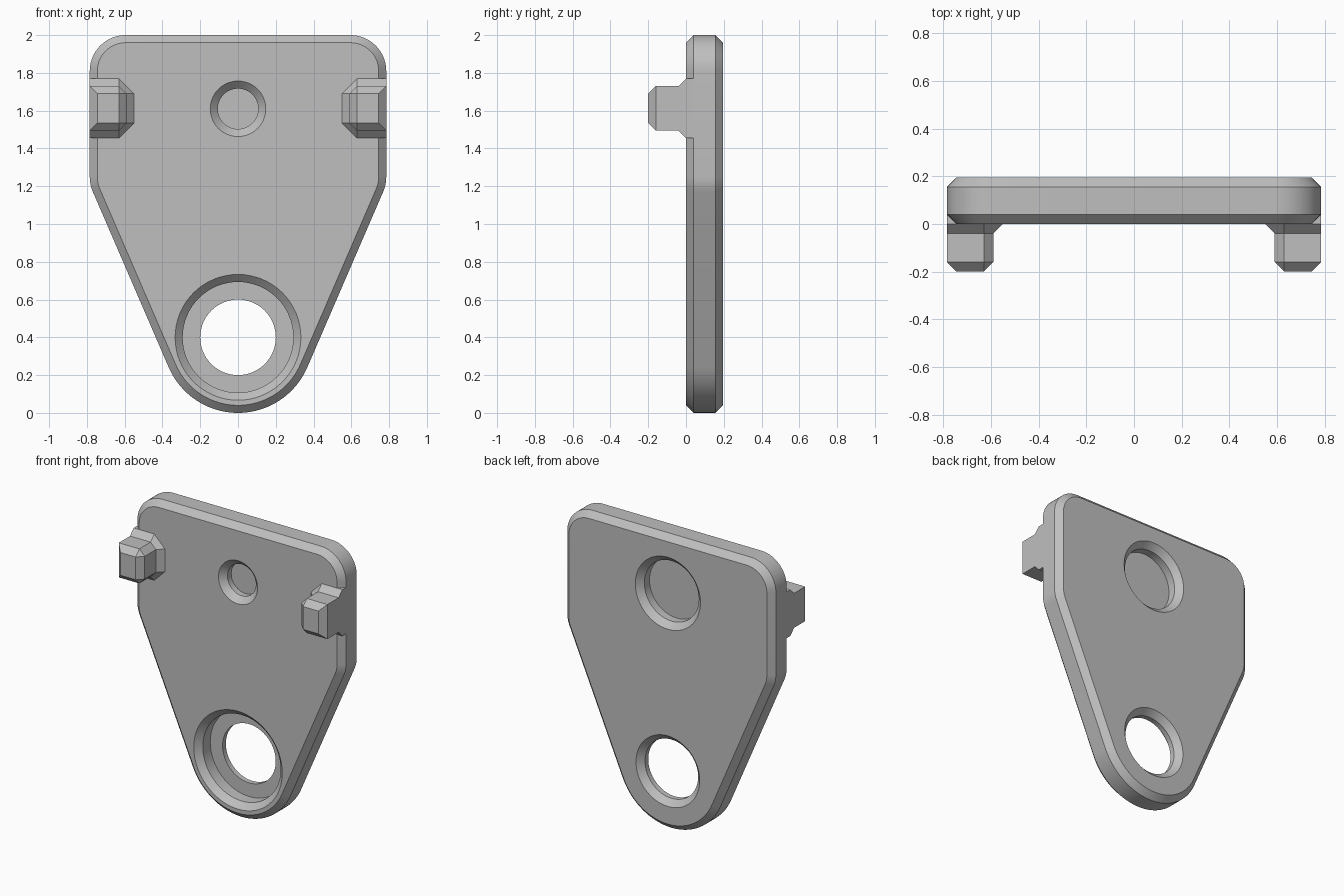
import bpy
import bmesh
from math import sin, cos, radians, pi, atan2, acos, hypot, degrees

if "Cube" in bpy.data.objects:
    bpy.data.objects.remove(bpy.data.objects["Cube"], do_unlink=True)

grey = bpy.data.materials.new("plain grey")
grey.use_nodes = True
colour = (0.52, 0.52, 0.52, 1)
grey.diffuse_color = colour
grey.node_tree.nodes["Principled BSDF"].inputs["Base Color"].default_value = colour

CHAMFER = 0.04
DEPTH = 0.195


def loft(name, rings):
    """Skin a list of (y, [(x, z), ...]) rings and cap both ends."""
    bm = bmesh.new()
    loops = [[bm.verts.new((x, y, z)) for x, z in pts] for y, pts in rings]
    for a, b in zip(loops, loops[1:]):
        n = len(a)
        for i in range(n):
            j = (i + 1) % n
            bm.faces.new((a[i], a[j], b[j], b[i]))
    bm.faces.new(loops[0])
    bm.faces.new(loops[-1])
    bmesh.ops.remove_doubles(bm, verts=bm.verts, dist=0.0005)
    bmesh.ops.recalc_face_normals(bm, faces=bm.faces)
    mesh = bpy.data.meshes.new(name)
    bm.to_mesh(mesh)
    bm.free()
    mesh.materials.append(grey)
    obj = bpy.data.objects.new(name, mesh)
    bpy.context.collection.objects.link(obj)
    return obj


def arc(cx, cz, r, start, end, steps):
    angles = [radians(start + (end - start) * i / steps) for i in range(steps + 1)]
    return [(cx + r * cos(a), cz + r * sin(a)) for a in angles]


def outline(inset):
    """Teardrop plate outline: round foot, slanted flanks, rounded top."""
    foot, flank, corner = (0, 0.4, 0.4), (0.585, 1.25, 0.2), (0.595, 1.81, 0.19)
    dx, dz = flank[0] - foot[0], flank[1] - foot[1]
    lean = degrees(atan2(dz, dx) - acos((foot[2] - flank[2]) / hypot(dx, dz)))
    half = []
    for (cx, cz, r), a, b, n in ((foot, -90, lean, 20), (flank, lean, 0, 5), (corner, 0, 90, 14)):
        half += arc(cx, cz, r - inset, a, b, n)
    return half + [(-x, z) for x, z in reversed(half[1:])]


def drill(target, z, profile):
    """Cut a stepped round hole whose profile is (y, radius) pairs."""
    rings = [(y, arc(0, z, r, 0, 360, 64)[:-1]) for y, r in profile]
    cutter = loft("hole_cutter", rings)
    cutter.hide_render = True
    mod = target.modifiers.new("hole", "BOOLEAN")
    mod.operation = "DIFFERENCE"
    mod.solver = "EXACT"
    mod.object = cutter
    bpy.context.view_layer.objects.active = target
    bpy.ops.object.modifier_apply(modifier=mod.name)
    bpy.data.objects.remove(cutter, do_unlink=True)


# Chamfered plate
plate = loft("plate", [
    (0, outline(CHAMFER)),
    (CHAMFER, outline(0)),
    (DEPTH - CHAMFER, outline(0)),
    (DEPTH, outline(CHAMFER)),
])

# Lower through hole with counterbore, then the two blind upper pockets
OVER = 0.02
drill(plate, 0.4, [(-OVER, 0.353), (CHAMFER, 0.293), (0.12, 0.293), (0.12, 0.2),
                   (DEPTH - CHAMFER, 0.2), (DEPTH + OVER, 0.26)])
drill(plate, 1.61, [(-OVER, 0.167), (CHAMFER, 0.107), (0.08, 0.107)])
drill(plate, 1.61, [(0.1, 0.205), (DEPTH - CHAMFER, 0.205), (DEPTH + OVER, 0.265)])

bpy.ops.object.select_all(action="DESELECT")
plate.select_set(True)
bpy.context.view_layer.objects.active = plate
bpy.ops.object.shade_smooth_by_angle(angle=radians(25))


# Side lugs with flared roots and chamfered tips
def lug_section(side, outer, inner, low, high, cut):
    pts = [(outer, low), (inner + cut, low), (inner, low + cut),
           (inner, high - cut), (inner + cut, high), (outer, high)]
    return [(side * x, z) for x, z in pts]


for name, side in (("left_lug", 1), ("right_lug", -1)):
    root = lug_section(side, 0.785, 0.55, 1.455, 1.77, 0.08)
    stem = lug_section(side, 0.785, 0.59, 1.495, 1.73, 0.04)
    tip = lug_section(side, 0.745, 0.63, 1.535, 1.69, 0)
    loft(name, [(CHAMFER, root), (0, root), (-0.04, stem), (-0.16, stem), (-0.2, tip)])
